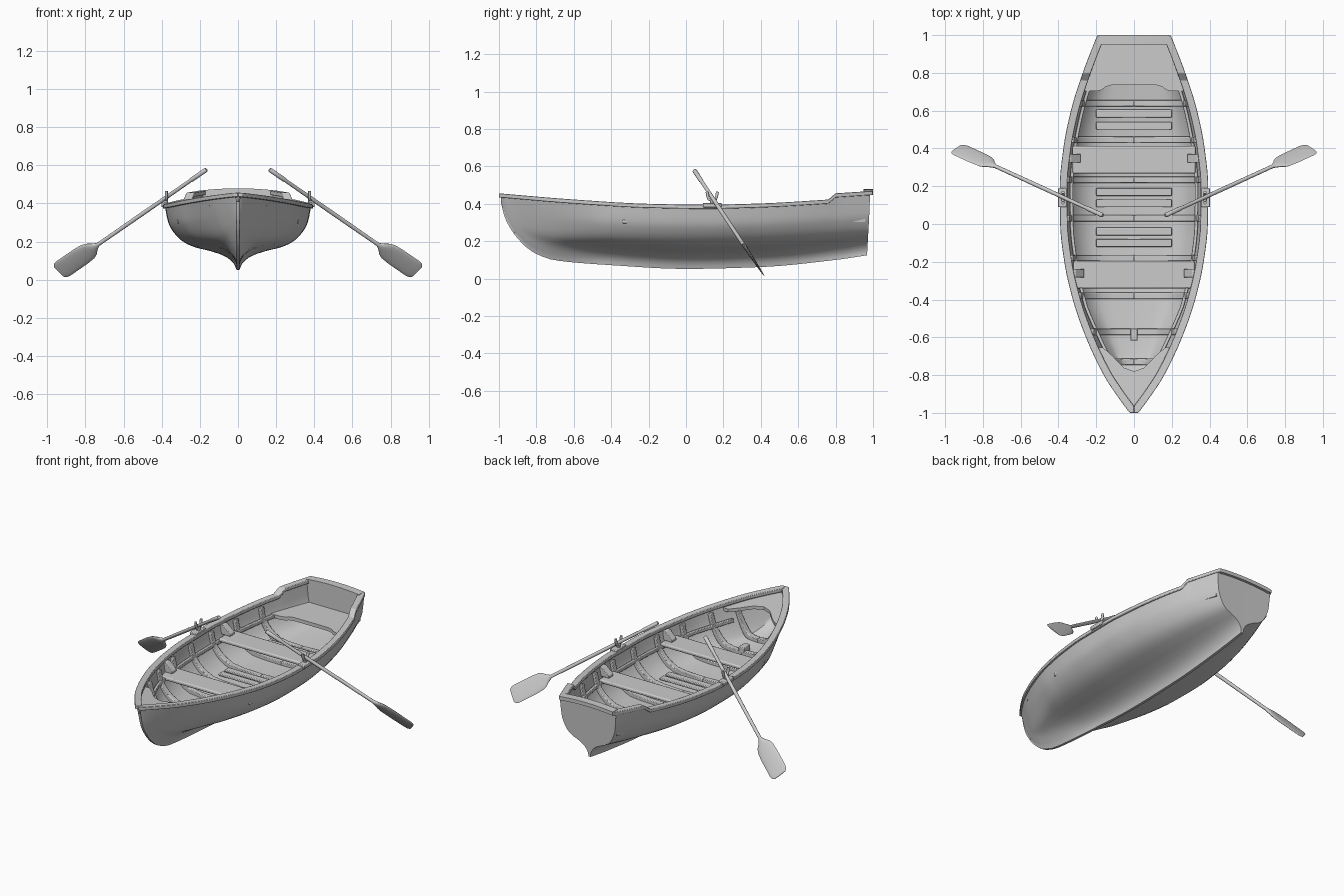
import bpy, bmesh, math
from mathutils import Vector

if "Cube" in bpy.data.objects:
    bpy.data.objects.remove(bpy.data.objects["Cube"])


def spline(pts):
    """Smooth monotone interpolation through (position, value) pairs."""
    xs, ys = zip(*pts)
    d = [(ys[i + 1] - ys[i]) / (xs[i + 1] - xs[i]) for i in range(len(xs) - 1)]
    m = [d[0]] + [0 if a * b <= 0 else 2 * a * b / (a + b) for a, b in zip(d, d[1:])] + [d[-1]]

    def f(x):
        x = min(max(x, xs[0]), xs[-1])
        i = max(j for j in range(len(d)) if xs[j] <= x)
        h = xs[i + 1] - xs[i]
        t = (x - xs[i]) / h
        return ((2*t**3 - 3*t*t + 1) * ys[i] + (t**3 - 2*t*t + t) * h * m[i]
                + (3*t*t - 2*t**3) * ys[i + 1] + (t**3 - t*t) * h * m[i + 1])
    return f


def clamp(x):
    return min(max(x, 0.0), 1.0)


# Hull lines: half width, sheer height, keel height, section fullness
width = spline([(-1, .012), (-.9, .085), (-.8, .15), (-.6, .245), (-.4, .315), (-.2, .36),
                (0, .382), (.2, .384), (.4, .365), (.6, .325), (.8, .262), (1, .185)])
sheer = spline([(-1, .445), (-.6, .412), (-.2, .389), (.1, .384), (.4, .391), (.75, .411), (1, .427)])
keel = spline([(-.99, .41), (-.97, .33), (-.94, .27), (-.9, .215), (-.85, .165), (-.8, .132),
               (-.7, .098), (-.4, .072), (0, .052), (.4, .062), (.8, .10), (.97, .125)])
full = spline([(0, .02), (.1, .06), (.2, .16), (.28, .33), (.35, .58), (.44, .75),
               (.59, .88), (.735, .95), (1, 1)])


def top(y):
    return sheer(y) + .031 * clamp((y - .76) / .04)


def section(y, v, inset=0.0):
    """Half breadth and height of the hull at station y, height fraction v."""
    b = clamp((-.45 - y) / .45)
    u = full(v) * (1 - b) + v ** .75 * b
    z = keel(y) + (sheer(y) - keel(y)) * v + (top(y) - sheer(y)) * clamp((v - .7) / .3)
    return max(.008 if inset == 0 else 0, width(y) * u - inset), z


def finish(name, bm, mirror=True, bevel=0, angle=35):
    bmesh.ops.remove_doubles(bm, verts=bm.verts, dist=1e-5)
    bmesh.ops.recalc_face_normals(bm, faces=bm.faces)
    me = bpy.data.meshes.new(name)
    bm.to_mesh(me)
    bm.free()
    ob = bpy.data.objects.new(name, me)
    bpy.context.collection.objects.link(ob)
    bpy.ops.object.select_all(action='DESELECT')
    ob.select_set(True)
    bpy.context.view_layer.objects.active = ob
    bpy.ops.object.shade_smooth_by_angle(angle=math.radians(angle))
    if bevel:
        mod = ob.modifiers.new("Bevel", 'BEVEL')
        mod.width, mod.segments = bevel, 2
    if mirror:
        mod = ob.modifiers.new("Mirror", 'MIRROR')
        mod.use_clip = True
    return ob


def loft(rings, closed=True, caps=True):
    bm = bmesh.new()
    vs = [[bm.verts.new(p) for p in r] for r in rings]
    n = len(vs[0])
    for a, b in zip(vs, vs[1:]):
        for i in range(n if closed else n - 1):
            j = (i + 1) % n
            bm.faces.new((a[i], a[j], b[j], b[i]))
    if caps:
        bm.faces.new(vs[0])
        bm.faces.new(vs[-1])
    return bm


def box(name, c, s, mirror=False, bevel=.004):
    bm = bmesh.new()
    bmesh.ops.create_cube(bm, size=1)
    for v in bm.verts:
        v.co = Vector(c) + Vector([v.co[i] * s[i] for i in range(3)])
    return finish(name, bm, mirror, bevel)


def plate(name, edge_pairs, ztop, thick):
    """Half plate lofted between (inner xy, outer xy) pairs."""
    rings = []
    for a, b in edge_pairs:
        rings.append([(p[0], p[1], ztop(p[1]) - d) for p, d in ((a, 0), (b, 0), (b, thick), (a, thick))])
    return finish(name, loft(rings))


def frange(a, b, n):
    return [a + (b - a) * i / (n - 1) for i in range(n)]


stations = frange(-.99, -.8, 14) + frange(-.77, .73, 34) + [.76, .78, .80, .84, .88, .92, .955, .968]
outer_v = [i / 20 for i in range(21)]
inner_v = frange(1, .36, 13)
floor_v = .33

# Hull: outer skin, inner skin and flat floor in one half loft
rings = []
for y in stations:
    ring = []
    for v in outer_v:
        x, z = section(y, v)
        ring.append((x, y + .017 * v * clamp(y), z))
    yi = min(y, .955)
    for v in inner_v:
        x, z = section(yi, v, .018)
        ring.append((x, yi, z))
    x, z = section(yi, floor_v + .012, .018)
    ring += [(x * .75, yi, z), (0, yi, section(yi, floor_v)[1])]
    rings.append(ring)
bm = loft([[(0, r[0][1], r[0][2])] + r for r in rings], closed=False, caps=False)
last, n = rings[-1], len(outer_v)
for pts in (last[:n], last[n:]):                       # both transom faces
    crown = max(pts, key=lambda p: p[2])
    loop = pts + [(0, crown[1], crown[2] + .01)]
    if pts is not last[n:]:
        loop = [(0, pts[0][1], pts[0][2])] + loop
    else:
        loop = pts + [(0, crown[1], crown[2] + .01)]
    bm.faces.new([bm.verts.new(p) for p in loop])
finish("hull", bm)


# Gunwale and seat risers: rails following the sides
def rail(name, ys, inset, w, zoff, h):
    rings = []
    for y in ys:
        slant = math.hypot(1, (width(y + .01) - width(y - .01)) / .02)
        z = top(y) if inset <= 0 else sheer(y)
        z += zoff
        v = 1 if inset <= 0 else (z - keel(y)) / (sheer(y) - keel(y))
        xo = section(y, v, 1e-6)[0] - inset * slant
        xi = max(0, xo - w * slant)
        rings.append([(xi, y, z - h), (xo, y, z - h), (xo, y, z + h), (xi, y, z + h)])
    return finish(name, loft(rings), bevel=.003)


rail("gunwale", [-1] + stations[:-2] + [.96, .998], -.009, .04, 0, .011)
rail("seat_riser", frange(-.68, .72, 30), .022, .018, -.095, .011)
rings = []
for x in frange(0, .185, 7):
    z = top(1) + .010 * (1 - (x / .185) ** 2)
    rings.append([(x, .95, z - .012), (x, 1, z - .012), (x, 1, z + .011), (x, .95, z + .011)])
finish("transom_rail", loft(rings))

# Ribs bent across the floor and up the sides
for k, y in enumerate((.64, .445, .235, .03, -.18, -.38, -.57, -.73)):
    vs = [floor_v, floor_v + .012] + frange(.37, .94, 10)
    rings = []
    for i, v in enumerate(vs):
        x, z = section(y, v, .016)
        xi, zi = max(0, x - .02), z + .02 * clamp((.75 - v) / .3)
        if i < 2:
            x, xi = x * .75 * i, xi * .75 * i
        rings.append([(x, y - .017, z - .006), (x, y + .017, z - .006), (xi, y + .017, zi), (xi, y - .017, zi)])
    finish(f"rib_{k + 1}", loft(rings), bevel=.004)

# Floor slats
for k, y in enumerate((.585, .52, .17, .11, -.04, -.10)):
    box(f"floor_slat_{k + 1}", (0, y, section(y, floor_v)[1] + .026), (.4, .042, .014))

# Thwarts with end knees
for name, y, w, kx in (("aft", .34, .65, .31), ("fore", -.268, .64, .293)):
    box(f"{name}_thwart", (0, y, .306), (w, .145, .022), bevel=.007)
    side = section(y, .95, .018)[0]
    pr = [(kx - .028, .316), (side, .316), (side + .004, .375), (side - .018, .375), (kx - .028, .332)]
    finish(f"{name}_knee", loft([[(x, y + d, z) for x, z in pr] for d in (-.015, .03)]), bevel=.003)

# Stern seat with scooped front edge
pairs = []
for x, y0 in ((0, .735), (.12, .735), (.15, .727), (.17, .71), (.2, .703), (.262, .703)):
    pairs.append(((x, y0), (x * .72, .96)))
plate("stern_seat", pairs, lambda y: .325, .022)

# Bow breasthook
pairs = []
for y, xi in ((-.655, .165), (-.67, .145), (-.70, .112), (-.73, .085), (-.76, .055), (-.78, 0), (-.85, 0), (-.97, 0)):
    pairs.append(((xi, y), (max(width(y) - .012, xi + .004), y)))
plate("breasthook", pairs, lambda y: sheer(y) - .018, .02)

# Mast step on the forward rib
box("mast_step", (0, -.585, section(-.585, floor_v)[1] + .025), (.038, .065, .04))

# Oars: one loft of oval rings from grip to blade tip
start, end = Vector((.165, .045, .578)), Vector((.94, .40, .042))
d = (end - start).normalized()
nrm = d.cross(Vector((1, 0, 0))).normalized()
wid = nrm.cross(d)
rings = []
for t, a, b in ((0, .009, .009), (.005, .012, .012), (.1, .012, .012), (.11, .0095, .0095), (.42, .011, .011),
                (.74, .010, .010), (.765, .026, .011), (.785, .044, .010), (.81, .054, .009), (.86, .058, .008),
                (.975, .058, .005), (.997, .053, .004), (1.008, .040, .003)):
    ring = []
    for i in range(16):
        g = math.tau * i / 16
        ring.append(start + d * t + wid * a * math.cos(g) + nrm * b * math.sin(g))
    rings.append(ring)
finish("oar", loft(rings), angle=50)

# Oarlocks: pad on the rail, pin and U-shaped fork
box("oarlock_pad", (.38, .14, .393), (.045, .10, .024), mirror=True)
box("oarlock_pin", (.376, .14, .408), (.018, .022, .03), mirror=True)
path = [(-.028, .465), (-.024, .44), (-.018, .424), (0, .416), (.018, .424), (.024, .44), (.028, .465)]
rings = []
for i, (y, z) in enumerate(path):
    a, b = path[max(i - 1, 0)], path[min(i + 1, len(path) - 1)]
    tan = Vector((0, b[0] - a[0], b[1] - a[1])).normalized()
    side = tan.cross(Vector((1, 0, 0)))
    c = Vector((.376, .14 + y, z))
    rings.append([c + .008 * (Vector((1, 0, 0)) * math.cos(g) + side * math.sin(g))
                  for g in [math.tau * j / 10 for j in range(10)]])
finish("oarlock_fork", loft(rings), angle=50)
